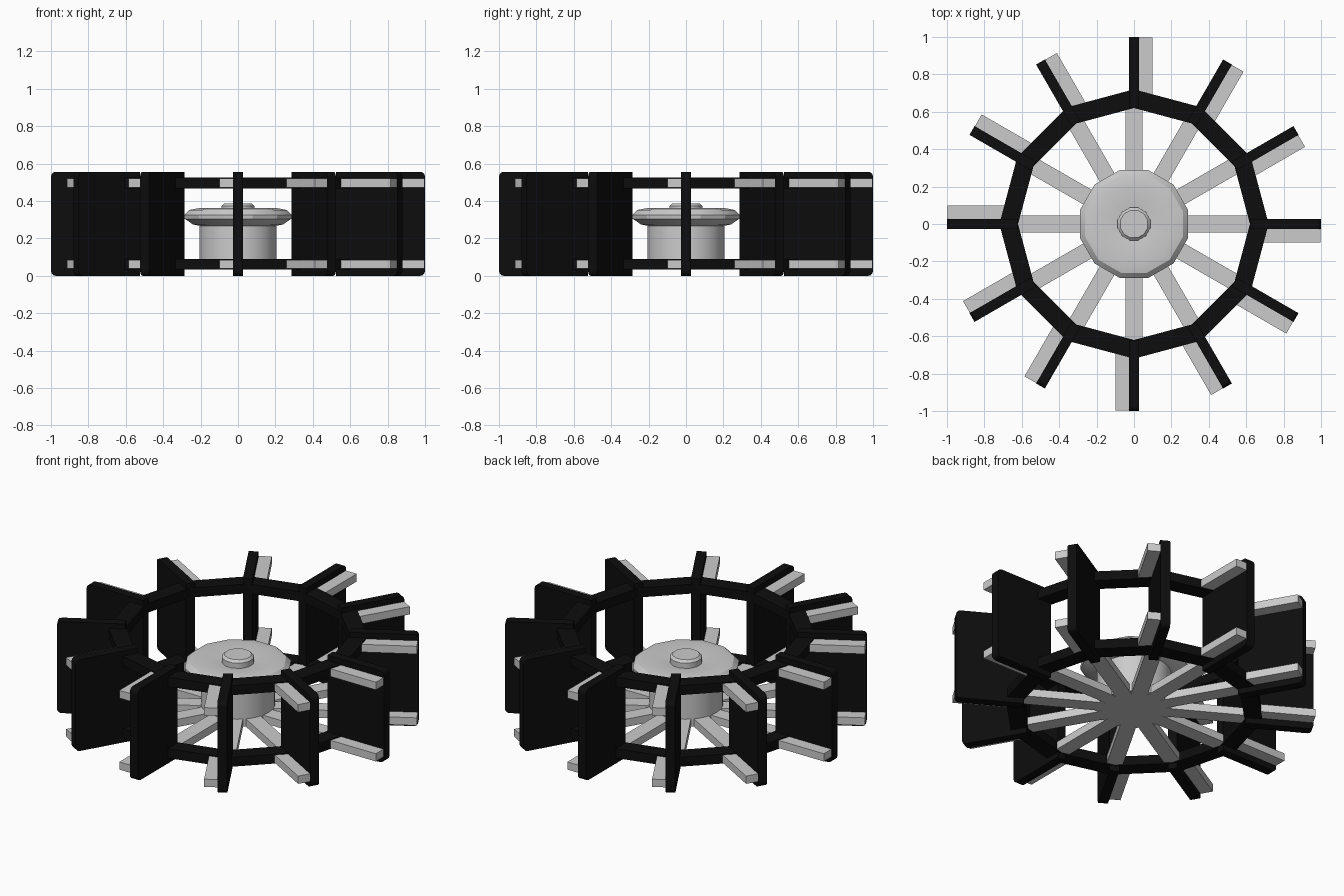
import bpy, bmesh, math
from mathutils import Matrix

if "Cube" in bpy.data.objects:
    bpy.data.objects.remove(bpy.data.objects["Cube"])

N = 12
black = bpy.data.materials.new("black_paint")
black.diffuse_color = (0.004, 0.004, 0.004, 1)
black.use_nodes = True
black.node_tree.nodes["Principled BSDF"].inputs["Base Color"].default_value = black.diffuse_color


def finish(name, bm, mat=None):
    bmesh.ops.recalc_face_normals(bm, faces=bm.faces)
    me = bpy.data.meshes.new(name)
    bm.to_mesh(me)
    bm.free()
    ob = bpy.data.objects.new(name, me)
    bpy.context.collection.objects.link(ob)
    if mat:
        me.materials.append(mat)
    return ob


def box(name, x, y, z, angle, mat=None, round_outer=0):
    """Box given by (min, max) ranges, turned about the wheel axis."""
    bm = bmesh.new()
    bmesh.ops.create_cube(bm, size=1)
    for v in bm.verts:
        v.co = [r[0] if c < 0 else r[1] for c, r in zip(v.co, (x, y, z))]
    if round_outer:
        edges = [e for e in bm.edges if all(v.co.x > x[1] - 1e-4 for v in e.verts)
                 and abs(e.verts[0].co.z - e.verts[1].co.z) < 1e-4]
        bmesh.ops.bevel(bm, geom=edges, offset=round_outer, segments=3,
                        profile=0.5, affect='EDGES')
    bm.transform(Matrix.Rotation(angle, 4, 'Z'))
    return finish(name, bm, mat)


def lathe(name, profile, sides, start=0.0, closed=False, mat=None, smooth=None):
    """Revolve (radius, z) points; caps the ends unless the profile is closed."""
    bm = bmesh.new()
    rings = []
    for r, z in profile:
        rings.append([bm.verts.new((r * math.cos(start + 2 * math.pi * i / sides),
                                    r * math.sin(start + 2 * math.pi * i / sides), z))
                      for i in range(sides)])
    pairs = list(zip(rings, rings[1:]))
    if closed:
        pairs.append((rings[-1], rings[0]))
    else:
        bm.faces.new(rings[0])
        bm.faces.new(rings[-1])
    for a, b in pairs:
        for i in range(sides):
            j = (i + 1) % sides
            bm.faces.new((a[i], a[j], b[j], b[i]))
    ob = finish(name, bm, mat)
    if smooth:
        bpy.ops.object.select_all(action='DESELECT')
        bpy.context.view_layer.objects.active = ob
        ob.select_set(True)
        bpy.ops.object.shade_smooth_by_angle(angle=math.radians(smooth))
    return ob


# Two twelve-sided rims
for label, z0, z1 in (("lower", 0.033, 0.09), ("upper", 0.468, 0.525)):
    lathe(label + "_rim", [(0.62, z0), (0.72, z0), (0.72, z1), (0.62, z1)],
          N, closed=True, mat=black)

# Paddles, their support bars on the clockwise side, and the lower spokes
for i in range(N):
    a = 2 * math.pi * i / N
    box(f"paddle_{i}", (0.62, 1.0), (-0.027, 0.027), (0, 0.556), a, black, 0.025)
    for label, z0, z1 in (("lower", 0.038, 0.085), ("upper", 0.473, 0.52)):
        box(f"{label}_bar_{i}", (0.69, 0.998), (-0.1, -0.025), (z0, z1), a)
    box(f"spoke_{i}", (0.0, 0.66), (-0.045, 0.045), (0.038, 0.085), a)

# Hub drum, dished cap and centre knob
lathe("hub_drum", [(0.205, 0.04), (0.205, 0.30)], 32, smooth=40)
half = math.pi / N
lathe("hub_cap", [(0.20, 0.265), (0.25, 0.275), (0.295, 0.305), (0.298, 0.325),
                  (0.27, 0.352), (0.21, 0.363), (0.09, 0.34)], N, half, smooth=25)
lathe("hub_knob", [(0.09, 0.32), (0.09, 0.372), (0.076, 0.386)], N, half, smooth=35)
